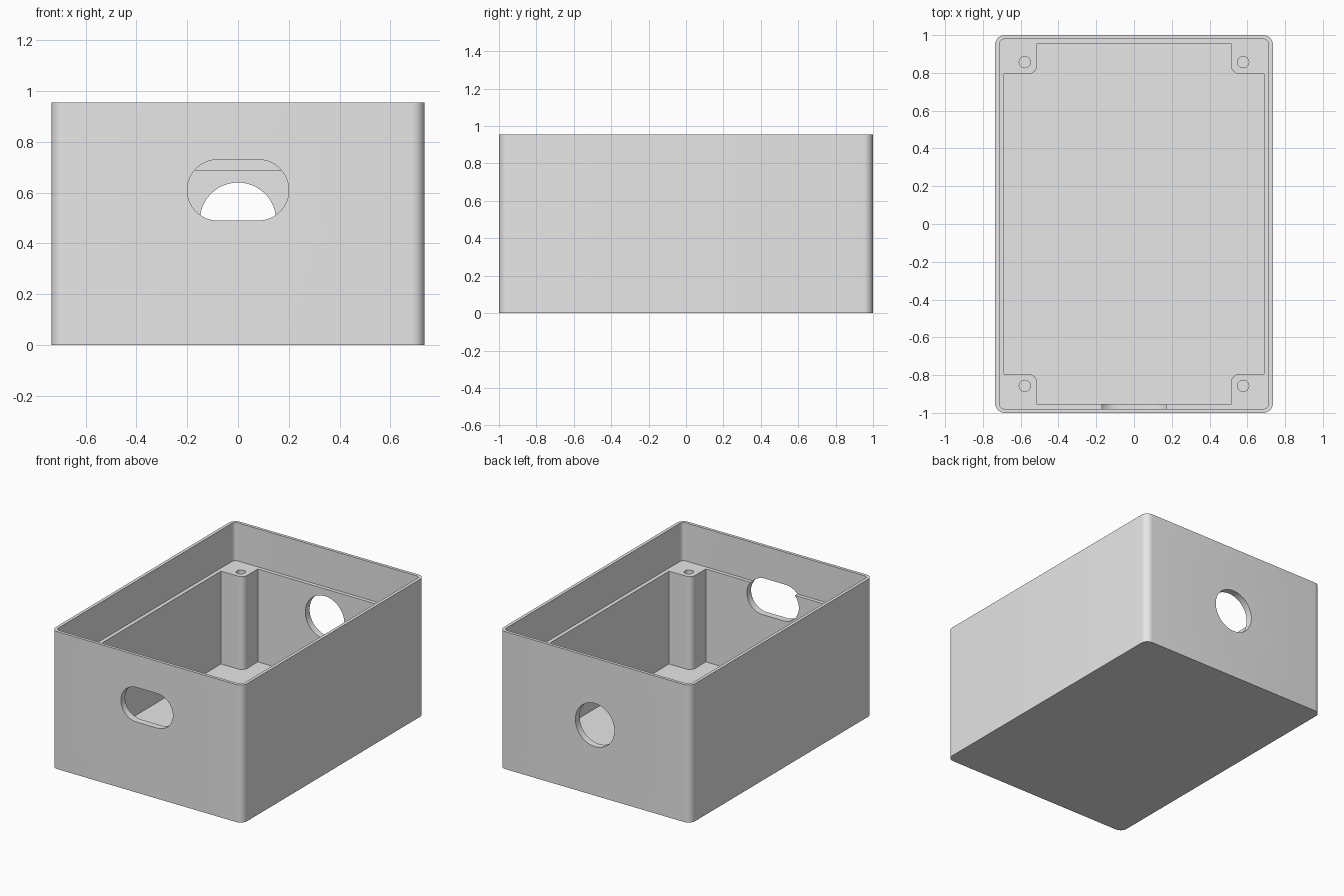
import bpy, bmesh, math
from mathutils import Matrix

if "Cube" in bpy.data.objects:
    bpy.data.objects.remove(bpy.data.objects["Cube"])

W, L, H = 0.735, 1.0, 0.955       # half width, half length, height
LEDGE, FLOOR = 0.69, 0.045        # heights of inner ledge and floor

grey = bpy.data.materials.new("light grey")
grey.diffuse_color = (0.8, 0.8, 0.8, 1)
grey.use_nodes = True
grey.node_tree.nodes["Principled BSDF"].inputs["Base Color"].default_value = grey.diffuse_color


def arc(cx, cy, r, a0, a1, n):
    """Points on an arc, angles in degrees."""
    return [(cx + r * math.cos(math.radians(a0 + (a1 - a0) * i / n)),
             cy + r * math.sin(math.radians(a0 + (a1 - a0) * i / n)))
            for i in range(n + 1)]


def rounded_rect(hx, hy, r, n=8):
    pts = []
    for k, (sx, sy) in enumerate([(1, 1), (-1, 1), (-1, -1), (1, -1)]):
        pts += arc(sx * (hx - r), sy * (hy - r), r, 90 * k, 90 * k + 90, n)
    return pts


def prism(name, pts, lo, hi, matrix=Matrix()):
    """Extrude a closed outline from height lo to hi."""
    bm = bmesh.new()
    face = bm.faces.new([bm.verts.new((x, y, lo)) for x, y in pts])
    top = bmesh.ops.extrude_face_region(bm, geom=[face])["geom"]
    bmesh.ops.translate(bm, vec=(0, 0, hi - lo),
                        verts=[v for v in top if isinstance(v, bmesh.types.BMVert)])
    bmesh.ops.transform(bm, matrix=matrix, verts=bm.verts)
    bmesh.ops.recalc_face_normals(bm, faces=bm.faces)
    mesh = bpy.data.meshes.new(name)
    bm.to_mesh(mesh)
    bm.free()
    obj = bpy.data.objects.new(name, mesh)
    bpy.context.collection.objects.link(obj)
    mesh.materials.append(grey)
    return obj


def cut(target, cutter):
    mod = target.modifiers.new("cut", 'BOOLEAN')
    mod.operation, mod.solver, mod.object = 'DIFFERENCE', 'EXACT', cutter
    bpy.context.view_layer.objects.active = target
    bpy.ops.object.modifier_apply(modifier=mod.name)
    bpy.data.objects.remove(cutter)


# Outer block with rounded vertical corners
box = prism("box", rounded_rect(W, L, 0.05), 0, H)

# Lower cavity: leaves a rounded post in each corner
quarter = [(0.687, 0.795)] + arc(0.555, 0.835, 0.04, 270, 180, 8) + [(0.515, 0.953)]
outline = (quarter + [(-x, y) for x, y in reversed(quarter)]
           + [(-x, -y) for x, y in quarter] + [(x, -y) for x, y in reversed(quarter)])
cut(box, prism("lower_cavity", outline, FLOOR, 0.8))

# Upper cavity: wider, forms the ledge
cut(box, prism("upper_cavity", rounded_rect(0.713, 0.979, 0.028), LEDGE, H + 0.1))

# Screw holes in the posts
for sx in (-1, 1):
    for sy in (-1, 1):
        hole = arc(sx * 0.578, sy * 0.857, 0.03, 0, 345, 23)
        cut(box, prism("screw_hole", hole, 0.35, 0.75))

# Wall openings: outlines drawn in x-z, extruded along y
upright = Matrix.Rotation(math.radians(90), 4, 'X')   # outline y -> z, height -> -y
slot = [(x, z + 0.61) for x, z in rounded_rect(0.2, 0.12, 0.1199, 12)]
cut(box, prism("front_slot", slot, 0.9, 1.1, upright))
port = arc(0, 0.49, 0.15, 0, 352.5, 47)
cut(box, prism("back_port", port, -1.1, -0.9, upright))

# Smooth the rounded parts only
bpy.ops.object.select_all(action='DESELECT')
box.select_set(True)
bpy.context.view_layer.objects.active = box
bpy.ops.object.shade_smooth_by_angle(angle=math.radians(30))
